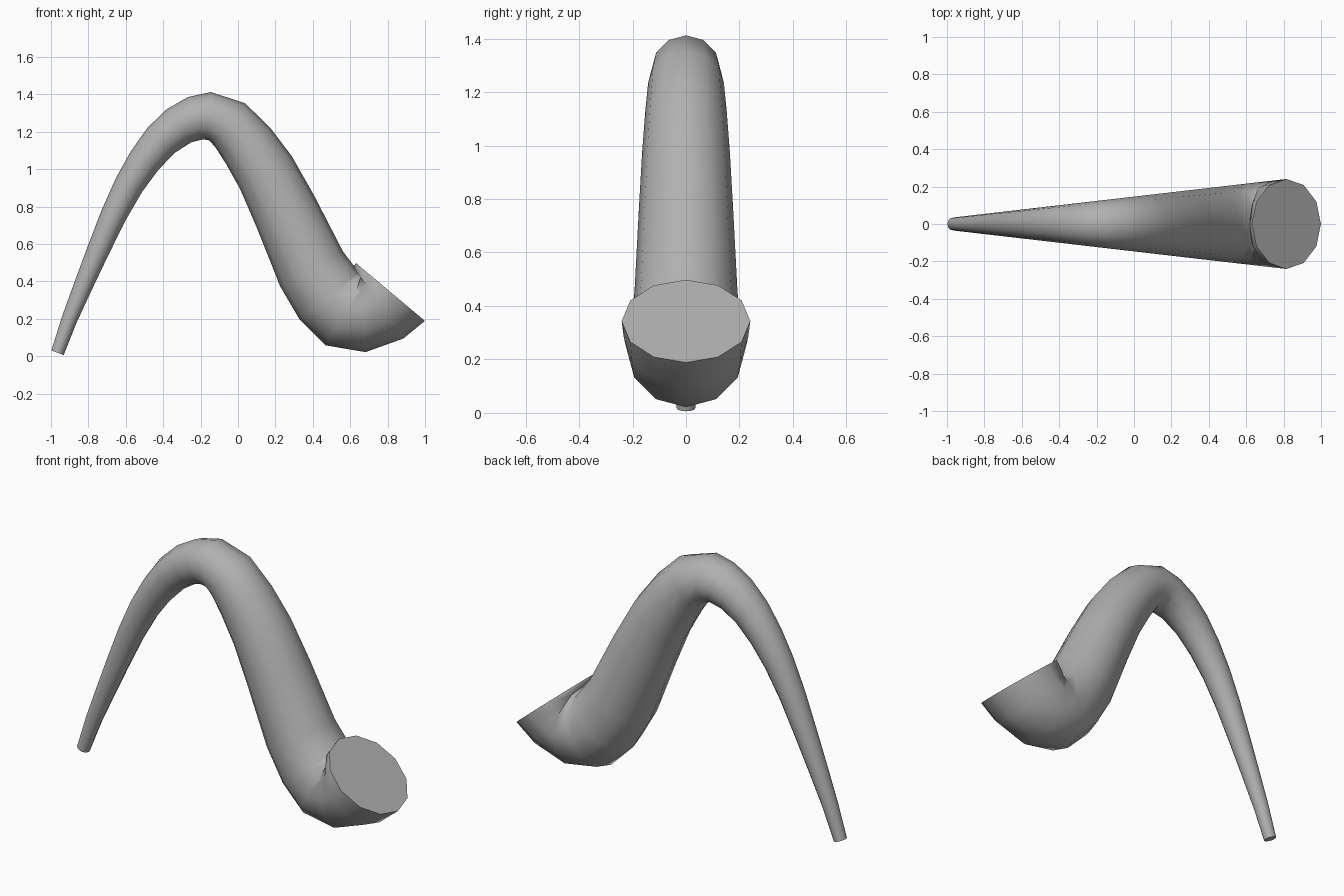
import bpy, bmesh, math
from mathutils import Vector

if "Cube" in bpy.data.objects:
    bpy.data.objects.remove(bpy.data.objects["Cube"])

SIDES = 12
# Spine of the horn: (x, z, heading in degrees in the XZ plane)
SPINE = [
    (-0.965, 0.018, 70), (-0.900, 0.200, 70), (-0.830, 0.370, 69), (-0.752, 0.555, 67),
    (-0.667, 0.750, 65), (-0.583, 0.915, 61), (-0.500, 1.045, 55), (-0.410, 1.155, 47),
    (-0.315, 1.232, 36), (-0.227, 1.272, 20), (-0.150, 1.283, -2), (-0.042, 1.235, -34),
    (0.055, 1.123, -50), (0.150, 0.980, -57), (0.255, 0.770, -61), (0.393, 0.467, -61),
    (0.487, 0.323, -51), (0.575, 0.242, -30), (0.670, 0.245, 3), (0.750, 0.285, 35),
    (0.815, 0.343, 50),
]


def radius_at(x):
    return 0.035 + (x + 0.965) * 0.1155


# Tapered tube swept along the spine
bm = bmesh.new()
rings = []
for x, z, deg in SPINE:
    a = math.radians(deg)
    up = Vector((-math.sin(a), 0, math.cos(a)))
    side = Vector((0, 1, 0))
    r = radius_at(x)
    ring = []
    for i in range(SIDES):
        t = 2 * math.pi * i / SIDES
        ring.append(bm.verts.new(Vector((x, 0, z)) + (up * math.cos(t) + side * math.sin(t)) * r))
    rings.append(ring)
for a, b in zip(rings, rings[1:]):
    for i in range(SIDES):
        j = (i + 1) % SIDES
        bm.faces.new((a[i], a[j], b[j], b[i])).smooth = True

# Flat end caps with sharp rims
for cap in (bm.faces.new(rings[0][::-1]), bm.faces.new(rings[-1])):
    for e in cap.edges:
        e.smooth = False
bmesh.ops.recalc_face_normals(bm, faces=bm.faces)

mesh = bpy.data.meshes.new("curved_horn")
bm.to_mesh(mesh)
bm.free()
horn = bpy.data.objects.new("curved_horn", mesh)
bpy.context.collection.objects.link(horn)

# Dark grey finish
grey = bpy.data.materials.new("dark_grey")
grey.diffuse_color = (0.44, 0.44, 0.44, 1)
grey.use_nodes = True
grey.node_tree.nodes["Principled BSDF"].inputs["Base Color"].default_value = grey.diffuse_color
mesh.materials.append(grey)
